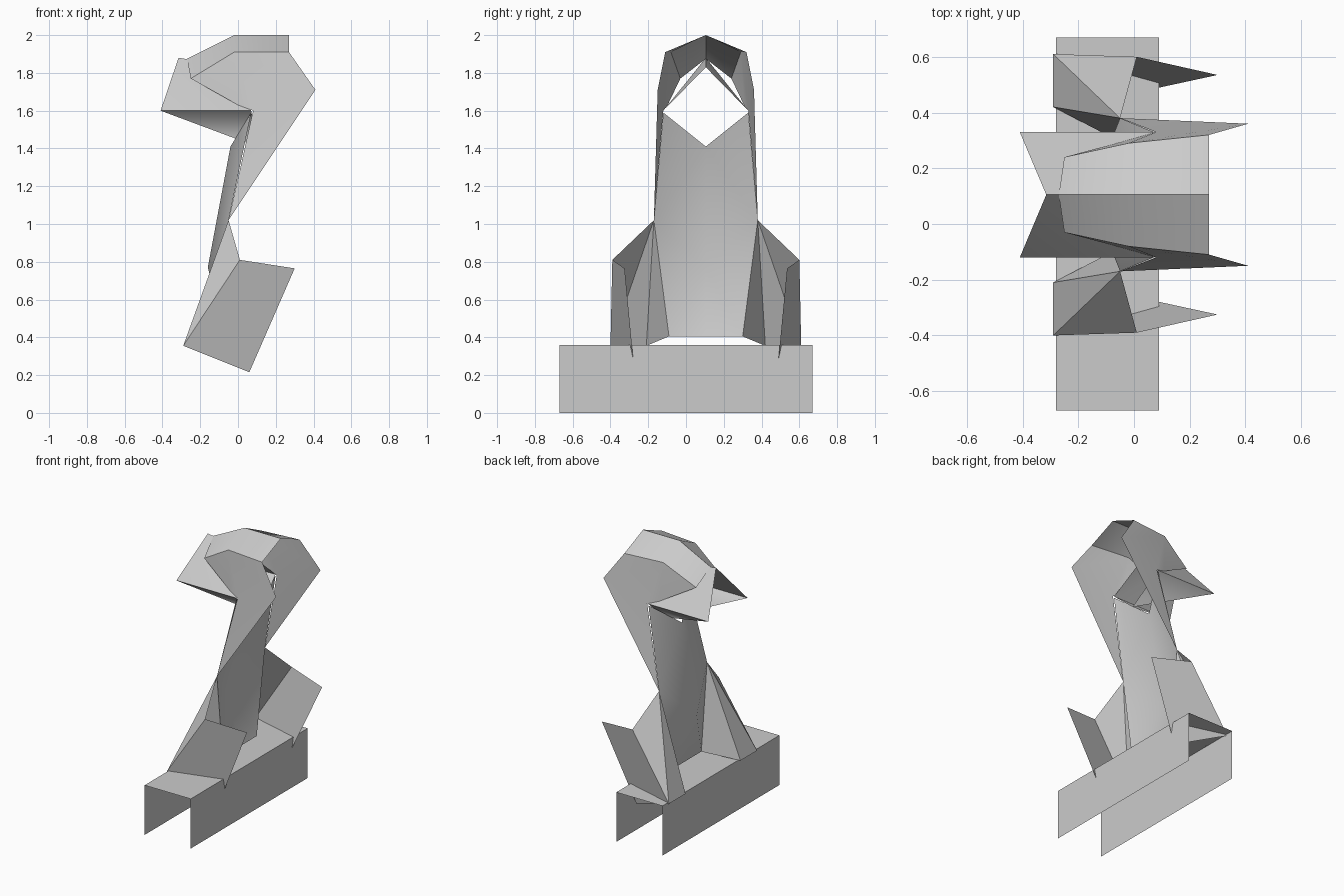
import bpy
import bmesh
import math

cube = bpy.data.objects.get("Cube")
if cube:
    bpy.data.objects.remove(cube, do_unlink=True)

grey = bpy.data.materials.new("light_grey")
grey.use_nodes = True
tone = (0.6, 0.6, 0.6, 1)
grey.diffuse_color = tone
grey.node_tree.nodes["Principled BSDF"].inputs["Base Color"].default_value = tone

CENTRE = 0.105  # symmetry plane of the bust along y


def sheet(name, points, faces, mirrored=True):
    """Thin folded sheet; points are (x, sideways, z), faces are letter strings."""
    bm = bmesh.new()
    shift = CENTRE if mirrored else 0
    for side in ((1, -1) if mirrored else (1,)):
        verts = {k: bm.verts.new((x, shift + side * s, z))
                 for k, (x, s, z) in points.items()}
        for f in faces.split():
            bm.faces.new([verts[k] for k in f])
    bmesh.ops.remove_doubles(bm, verts=bm.verts, dist=0.001)
    bmesh.ops.recalc_face_normals(bm, faces=bm.faces)
    mesh = bpy.data.meshes.new(name)
    bm.to_mesh(mesh)
    bm.free()
    mesh.materials.append(grey)
    obj = bpy.data.objects.new(name, mesh)
    bpy.context.collection.objects.link(obj)
    bpy.ops.object.select_all(action="DESELECT")
    obj.select_set(True)
    bpy.context.view_layer.objects.active = obj
    bpy.ops.object.shade_smooth_by_angle(angle=math.radians(30))
    return obj


# Shared corner at the base of the neck
neck = (-0.05, 0.275, 1.02)

# Plinth: top plate with two hanging sides, open ends
lo, hi, half, top = -0.28, 0.09, 0.67, 0.36
sheet("plinth", {
    "a": (lo, -half, 0), "b": (lo, half, 0),
    "c": (lo, half, top), "d": (lo, -half, top),
    "e": (hi, -half, top), "f": (hi, half, top),
    "g": (hi, half, 0), "h": (hi, -half, 0),
}, "abcd dcfe efgh", mirrored=False)

# Hood: roof strips and broad side panels, open at the back
sheet("hood", {
    "a": neck, "b": (0.41, 0.255, 1.71), "c": (0.27, 0.215, 1.91),
    "d": (-0.02, 0.185, 1.91), "e": (-0.25, 0.135, 1.77),
    "f": (0.0, 0.202, 1.63), "g": (0.08, 0.225, 1.6),
    "r": (0.27, 0, 2.0), "s": (-0.02, 0, 2.0), "t": (-0.27, 0, 1.875),
}, "abg bcdg defg rsdc sted")

# Beak: pointed upper flaps and a folded underside
sheet("beak_upper", {
    "a": (-0.315, 0, 1.88), "b": (-0.41, 0.225, 1.6),
    "c": (0.07, 0.225, 1.6), "d": (0.0, 0, 1.83),
}, "abc acd")
sheet("beak_lower", {
    "a": (-0.41, 0.225, 1.6), "b": (0.07, 0.225, 1.6), "c": (0.1, 0, 1.41),
}, "abc")

# Chest: folded front from throat to plinth
sheet("chest", {
    "a": neck, "b": (0.07, 0.225, 1.59), "c": (-0.04, 0, 1.41),
    "d": (-0.16, 0, 0.77), "e": (-0.06, 0.195, 0.405), "f": (-0.06, 0, 0.405),
}, "abc acd ade def")

# Shoulders: facets fanning out from the neck
sheet("shoulders", {
    "a": neck, "b": (-0.06, 0.195, 0.405), "c": (-0.29, 0.315, 0.355),
    "d": (-0.29, 0.505, 0.355), "e": (0.01, 0.495, 0.81),
}, "abc acd ade")

# Wings: flat panels swept back from the shoulders
sheet("wings", {
    "a": (-0.29, 0.505, 0.355), "b": (0.01, 0.495, 0.81),
    "c": (0.3, 0.43, 0.765), "d": (0.06, 0.378, 0.215),
}, "abcd")
